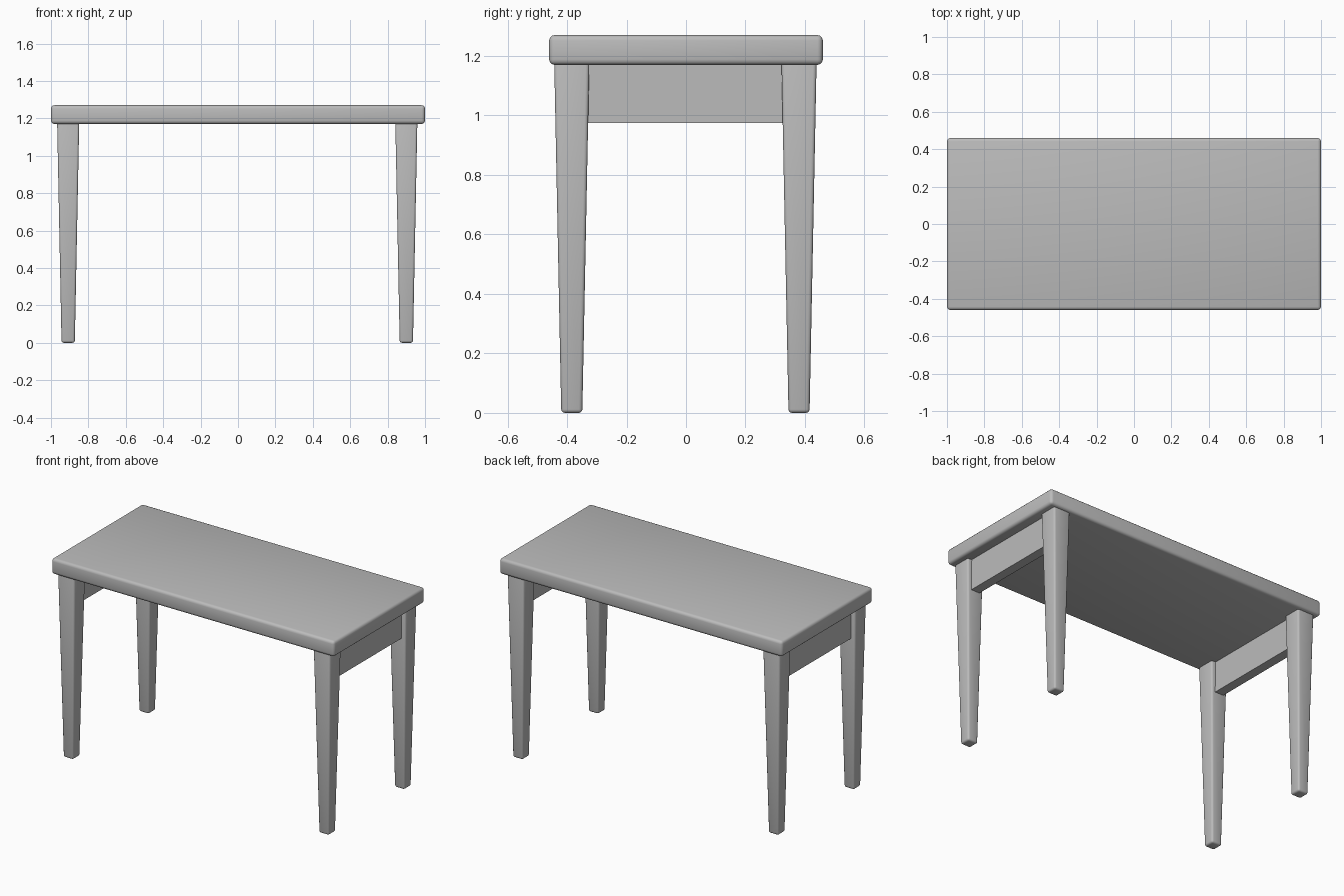
import bpy, bmesh, math

cube = bpy.data.objects.get("Cube")
if cube:
    bpy.data.objects.remove(cube, do_unlink=True)

GREY = (0.5, 0.5, 0.5, 1.0)
mat = bpy.data.materials.new("plain_grey")
mat.use_nodes = True
mat.diffuse_color = GREY
mat.node_tree.nodes["Principled BSDF"].inputs["Base Color"].default_value = GREY


def block(name, centre, size, bevel, taper=1.0):
    """Rounded box; taper scales the underside."""
    bm = bmesh.new()
    bmesh.ops.create_cube(bm, size=1)
    for v in bm.verts:
        s = taper if v.co.z < 0 else 1.0
        v.co.x *= size[0] * s
        v.co.y *= size[1] * s
        v.co.z *= size[2]
    if bevel:
        bmesh.ops.bevel(bm, geom=bm.edges[:], offset=bevel, segments=3,
                        profile=0.5, affect='EDGES')
    mesh = bpy.data.meshes.new(name)
    bm.to_mesh(mesh)
    bm.free()
    mesh.materials.append(mat)
    obj = bpy.data.objects.new(name, mesh)
    obj.location = centre
    bpy.context.collection.objects.link(obj)
    if bevel:
        bpy.ops.object.select_all(action='DESELECT')
        obj.select_set(True)
        bpy.context.view_layer.objects.active = obj
        bpy.ops.object.shade_smooth_by_angle(angle=math.radians(40))
    return obj


TOP, UNDER = 1.27, 1.17
LEG_X, LEG_Y = 0.904, 0.382

# Table top
block("table_top", (0, 0, (TOP + UNDER) / 2), (2.0, 0.92, TOP - UNDER), 0.018)

for side, sx in (("left", 1), ("right", -1)):
    x = sx * LEG_X - 0.004
    # Tapered legs
    for end, sy in (("front", -1), ("back", 1)):
        block(f"{end}_{side}_leg", (x, sy * LEG_Y - 0.002, UNDER / 2 + 0.005),
              (0.118, 0.118, UNDER + 0.01), 0.012, taper=0.6)
    # End rail between the legs
    block(f"{side}_end_rail", (x, 0, 1.075), (0.06, 2 * LEG_Y, 0.2), 0)
